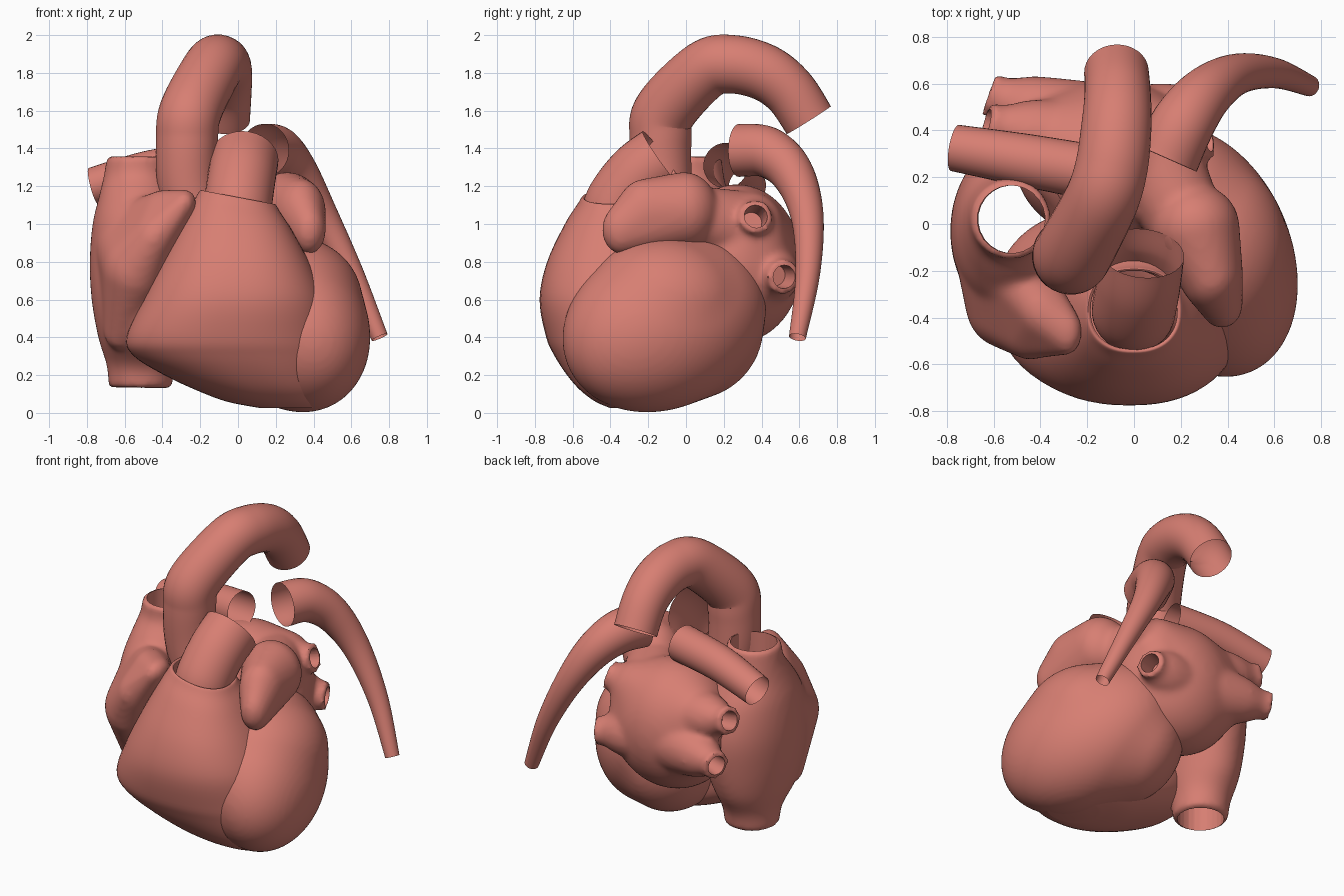
import bpy, bmesh, math
from mathutils import Vector, Matrix

if "Cube" in bpy.data.objects:
    bpy.data.objects.remove(bpy.data.objects["Cube"])

mat = bpy.data.materials.new("muscle")
mat.diffuse_color = (0.68, 0.21, 0.17, 1)
mat.use_nodes = True
mat.node_tree.nodes["Principled BSDF"].inputs["Base Color"].default_value = mat.diffuse_color


def spline(keys, n):
    """Catmull-Rom interpolation of equal-length number tuples."""
    out = []
    for i in range(len(keys) - 1):
        p0, p1 = keys[max(i - 1, 0)], keys[i]
        p2, p3 = keys[i + 1], keys[min(i + 2, len(keys) - 1)]
        for s in range(n):
            t = s / n
            out.append(tuple(0.5 * (2 * b + (c - a) * t + (2 * a - 5 * b + 4 * c - d) * t * t
                                    + (3 * b - a - 3 * c + d) * t ** 3)
                             for a, b, c, d in zip(p0, p1, p2, p3)))
    return out + [tuple(keys[-1])]


def loft(bm, rings, cap_start=False, cap_end=False):
    vs = [[bm.verts.new(p) for p in r] for r in rings]
    k = len(vs[0])
    for a, b in zip(vs, vs[1:]):
        for i in range(k):
            j = (i + 1) % k
            bm.faces.new((a[i], a[j], b[j], b[i]))
    if cap_start:
        bm.faces.new(vs[0][::-1])
    if cap_end:
        bm.faces.new(vs[-1])


def tube(bm, keys, n=8, k=32, caps=False):
    """Round tube along keys of (x, y, z, radius)."""
    pts = spline(keys, n)
    ps = [Vector(p[:3]) for p in pts]
    rings, u = [], Vector((1, 0.1, 0))
    for i, p in enumerate(ps):
        t = (ps[min(i + 1, len(ps) - 1)] - ps[max(i - 1, 0)]).normalized()
        if i == 0 and abs(t.x) > 0.8:
            u = Vector((0, 0, 1))
        u = (u - t * u.dot(t)).normalized()
        w = t.cross(u)
        rings.append([p + pts[i][3] * (u * math.cos(a) + w * math.sin(a))
                      for a in (2 * math.pi * j / k for j in range(k))])
    loft(bm, rings, caps, caps)


def stack(bm, keys, power=2.0, k=64, tilt=0.0, cap_top=False):
    """Horizontal rounded sections from keys of (z, x0, x1, y0, y1), bottom first."""
    rings = []
    for z, x0, x1, y0, y1 in spline(keys, 5):
        ring = []
        for j in range(k):
            c, s = math.cos(2 * math.pi * j / k), math.sin(2 * math.pi * j / k)
            x = (x0 + x1) / 2 + (x1 - x0) / 2 * math.copysign(abs(c) ** (2 / power), c)
            y = (y0 + y1) / 2 + (y1 - y0) / 2 * math.copysign(abs(s) ** (2 / power), s)
            ring.append((x, y, z - tilt * x * max(0, z - 0.6)))
        rings.append(ring)
    loft(bm, rings, True, cap_top)


def hull(bm, balls, extra=()):
    """Add the convex skin around ellipsoids of (centre, radii), plus extra sphere matrices."""
    tmp = bmesh.new()
    mats = [Matrix.Translation(c) @ Matrix.Diagonal((*r, 1)) for c, r in balls]
    for m in mats + list(extra):
        bmesh.ops.create_icosphere(tmp, subdivisions=5, radius=1, matrix=m)
    pts = [v.co.copy() for v in tmp.verts]
    tmp.clear()
    for p in pts:
        tmp.verts.new(p)
    bmesh.ops.convex_hull(tmp, input=tmp.verts)
    bmesh.ops.delete(tmp, geom=[v for v in tmp.verts if not v.link_faces], context='VERTS')
    me = bpy.data.meshes.new("hull")
    tmp.to_mesh(me)
    tmp.free()
    bm.from_mesh(me)
    bpy.data.meshes.remove(me)


def smooth(ob, angle=40):
    bpy.ops.object.select_all(action='DESELECT')
    ob.select_set(True)
    bpy.context.view_layer.objects.active = ob
    bpy.ops.object.shade_smooth_by_angle(angle=math.radians(angle))


def finish(name, bm):
    bmesh.ops.recalc_face_normals(bm, faces=bm.faces)
    me = bpy.data.meshes.new(name)
    bm.to_mesh(me)
    bm.free()
    ob = bpy.data.objects.new(name, me)
    bpy.context.collection.objects.link(ob)
    me.materials.append(mat)
    smooth(ob)
    return ob


def fuse(ob, bores, iterations):
    """Melt overlapping volumes into one skin, then bore the vessel openings."""
    m = ob.modifiers.new("fuse", 'REMESH')
    m.mode, m.voxel_size = 'VOXEL', 0.018
    m = ob.modifiers.new("soften", 'SMOOTH')
    m.factor, m.iterations = 0.5, iterations
    bm = bmesh.new()
    for b in bores:
        tube(bm, b, 1, 24, True)
    cutter = finish(ob.name + "_cutter", bm)
    cutter.hide_render = True
    m = ob.modifiers.new("bore", 'BOOLEAN')
    m.operation, m.object, m.solver = 'DIFFERENCE', cutter, 'EXACT'
    bpy.ops.object.select_all(action='DESELECT')
    ob.select_set(True)
    bpy.context.view_layer.objects.active = ob
    bpy.ops.object.convert(target='MESH')
    bpy.data.objects.remove(cutter)
    smooth(ob, 50)


# Left ventricle: skewed egg, filled out towards the base and the underside
bm = bmesh.new()
skew = Matrix(((0.42, 0, 0, 0.28), (-0.143, 0.519, 0, -0.115),
               (-0.071, 0.063, 0.459, 0.472), (0, 0, 0, 1)))
hull(bm, [((0.09, 0.02, 0.46), (0.34, 0.39, 0.39)), ((0.30, -0.12, 0.58), (0.36, 0.42, 0.35))], [skew])
fuse(finish("left_ventricle", bm), [[(2, 0, 0, 0.1), (3, 0, 0, 0.1)]], 4)

# Right ventricle: rounded sections narrowing to an open outlet
bm = bmesh.new()
stack(bm, [(0.025, 0.12, 0.43, -0.40, -0.12), (0.06, -0.06, 0.48, -0.48, -0.02),
           (0.12, -0.22, 0.505, -0.56, 0.05), (0.2, -0.39, 0.51, -0.63, 0.08),
           (0.3, -0.55, 0.505, -0.695, 0.08), (0.4, -0.59, 0.49, -0.74, 0.08),
           (0.6, -0.50, 0.46, -0.775, 0.05), (0.8, -0.39, 0.39, -0.735, 0.0),
           (1.0, -0.28, 0.29, -0.64, -0.1), (1.1, -0.225, 0.225, -0.575, -0.17),
           (1.14, -0.2, 0.2, -0.55, -0.19), (1.135, -0.185, 0.185, -0.535, -0.2)],
      power=2.3, tilt=0.35)
finish("right_ventricle", bm)

# Right atrium with both great veins and the front ear
bm = bmesh.new()
stack(bm, [(0.13, -0.685, -0.345, -0.145, 0.195), (0.25, -0.695, -0.335, -0.18, 0.22),
           (0.4, -0.74, -0.28, -0.34, 0.30), (0.6, -0.775, -0.2, -0.42, 0.35),
           (0.8, -0.785, -0.2, -0.42, 0.36), (1.0, -0.77, -0.25, -0.36, 0.31),
           (1.15, -0.735, -0.32, -0.25, 0.23), (1.26, -0.71, -0.355, -0.16, 0.20),
           (1.36, -0.695, -0.355, -0.15, 0.19)], cap_top=True)
hull(bm, [((-0.62, -0.22, 0.43), (0.09, 0.1, 0.1)), ((-0.55, -0.34, 0.76), (0.17, 0.19, 0.2)),
          ((-0.60, -0.10, 0.9), (0.17, 0.17, 0.2)), ((-0.45, -0.40, 0.92), (0.12, 0.18, 0.15)),
          ((-0.40, -0.37, 1.07), (0.10, 0.12, 0.11)), ((-0.285, -0.46, 1.11), (0.065, 0.1, 0.075))])
ra = finish("right_atrium", bm)
fuse(ra, [[(-0.52, 0.02, 0.05, 0.145), (-0.525, 0.02, 1.45, 0.145)]], 12)

# Left atrium with four lung veins and the left ear
veins = [((-0.25, 0.34, 0.92), (-0.63, 0.43, 1.0)), ((-0.25, 0.42, 0.75), (-0.62, 0.555, 0.74)),
         ((0.05, 0.32, 0.97), (0.32, 0.37, 1.04)), ((0.0, 0.40, 0.74), (0.31, 0.52, 0.72))]
bm = bmesh.new()
hull(bm, [((-0.1, 0.27, 0.79), (0.41, 0.345, 0.42)), ((-0.34, 0.35, 0.93), (0.17, 0.18, 0.18)),
          ((-0.34, 0.40, 0.74), (0.17, 0.18, 0.17)), ((0.1, 0.33, 0.98), (0.19, 0.19, 0.19)),
          ((0.1, 0.38, 0.74), (0.18, 0.19, 0.18))])
bores = []
for a, b in veins:
    a, b = Vector(a), Vector(b)
    d = (b - a).normalized()
    tube(bm, [(*a, 0.2), (*a.lerp(b, 0.55), 0.145), (*a.lerp(b, 0.85), 0.095), (*b, 0.095)], caps=True)
    bores.append([(*(b - d * 0.13), 0.055), (*(b + d * 0.05), 0.065)])
hull(bm, [((0.26, -0.01, 1.07), (0.19, 0.18, 0.205)), ((0.33, -0.21, 1.06), (0.135, 0.16, 0.18)),
          ((0.375, -0.34, 0.97), (0.09, 0.105, 0.13))])
hull(bm, [((0.2, 0.05, 1.03), (0.17, 0.17, 0.17)), ((0.1, 0.25, 0.98), (0.2, 0.2, 0.2))])
la = finish("left_atrium", bm)
fuse(la, bores, 8)

# Great vessels: open tubes
vessels = {
    "aorta": [(-0.2, -0.12, 0.92, 0.15), (-0.265, -0.13, 1.2, 0.16), (-0.27, -0.135, 1.45, 0.165),
              (-0.25, -0.11, 1.6, 0.165), (-0.14, 0.1, 1.815, 0.158), (-0.095, 0.25, 1.845, 0.155),
              (-0.075, 0.42, 1.80, 0.15), (-0.07, 0.55, 1.70, 0.142), (-0.075, 0.65, 1.55, 0.138)],
    "pulmonary_trunk": [(0.0, -0.37, 1.0, 0.175), (0.0, -0.36, 1.1, 0.18),
                        (0.02, -0.25, 1.25, 0.18), (0.035, -0.125, 1.345, 0.18)],
    "left_pulmonary_artery": [(0.14, 0.28, 1.39, 0.14), (0.21, 0.43, 1.38, 0.135),
                              (0.31, 0.56, 1.27, 0.115), (0.44, 0.64, 1.05, 0.088),
                              (0.60, 0.645, 0.74, 0.065), (0.75, 0.59, 0.40, 0.045)],
    "right_pulmonary_artery": [(-0.12, 0.21, 1.31, 0.12), (-0.45, 0.27, 1.28, 0.113),
                               (-0.765, 0.325, 1.2, 0.1)],
}
for name, keys in vessels.items():
    bm = bmesh.new()
    tube(bm, keys)
    finish(name, bm)
